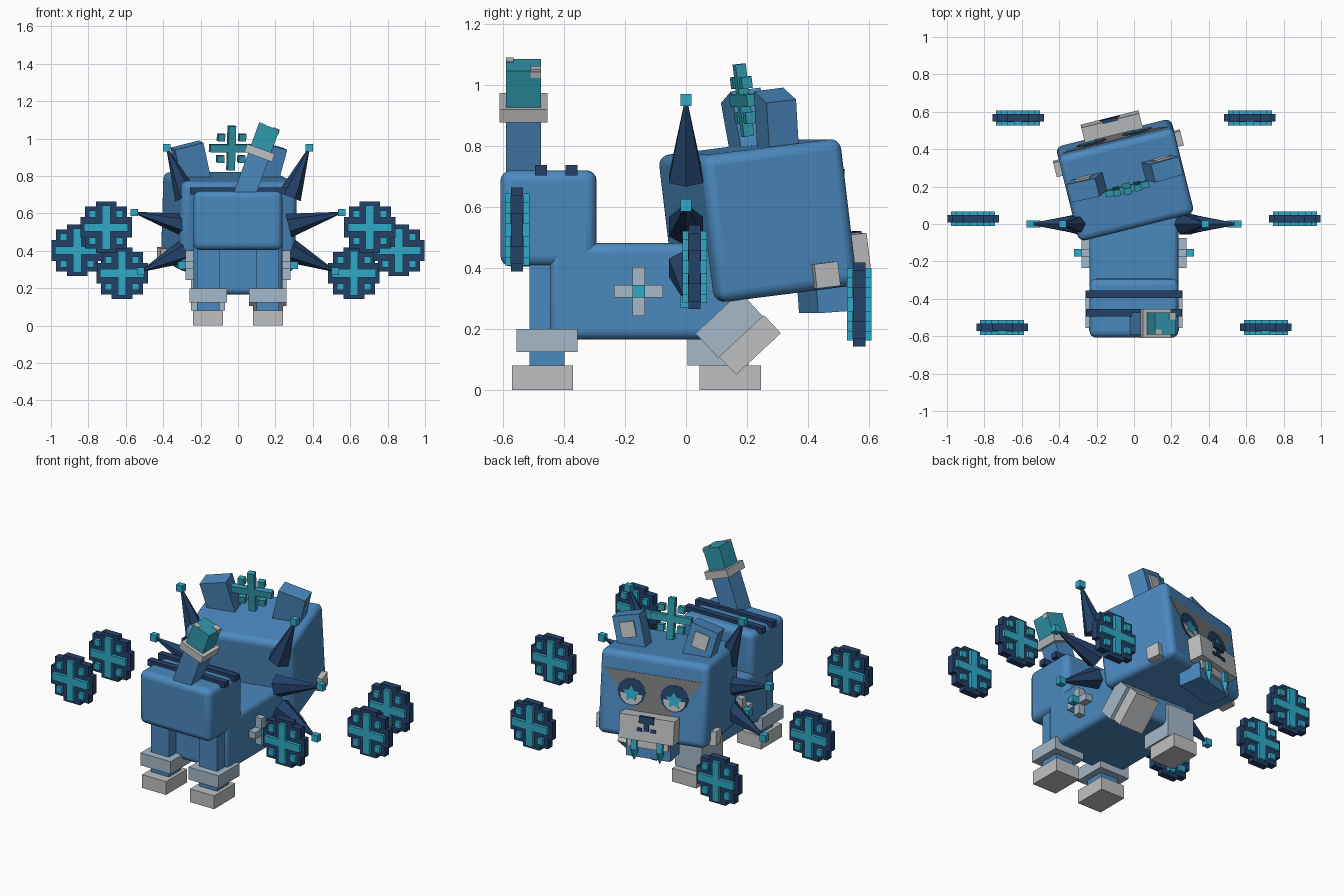
import bpy, bmesh, math
from mathutils import Matrix, Vector

if "Cube" in bpy.data.objects:
    bpy.data.objects.remove(bpy.data.objects["Cube"])


def material(name, r, g, b):
    m = bpy.data.materials.new(name)
    m.use_nodes = True
    m.diffuse_color = (r, g, b, 1)
    m.node_tree.nodes["Principled BSDF"].inputs["Base Color"].default_value = (r, g, b, 1)
    return m


BLUE = material("fur blue", .07, .25, .52)
NAVY = material("dark navy", .017, .053, .138)
CYAN = material("ice cyan", .03, .40, .58)
TEAL = material("ice teal", .03, .32, .42)
GREY = material("pale grey", .52, .53, .54)
CUFF = material("cuff blue grey", .38, .48, .58)
MASK = material("mask grey", .19, .20, .21)

I = Matrix()


def rot(deg, axis):
    return Matrix.Rotation(math.radians(deg), 4, axis)


def finish(bm, name, mat, frame):
    bm.transform(frame)
    bmesh.ops.recalc_face_normals(bm, faces=bm.faces)
    me = bpy.data.meshes.new(name)
    bm.to_mesh(me)
    bm.free()
    me.materials.append(mat)
    ob = bpy.data.objects.new(name, me)
    bpy.context.collection.objects.link(ob)
    return ob


def boxes(name, items, mat, frame=I):
    """Several (centre, size) boxes as one object."""
    bm = bmesh.new()
    for c, s in items:
        bmesh.ops.create_cube(bm, size=1, matrix=Matrix.Translation(c) @ Matrix.Diagonal((*s, 1)))
    return finish(bm, name, mat, frame)


def box(name, c, s, mat, frame=I, bevel=0):
    ob = boxes(name, [(c, s)], mat, frame)
    if bevel:
        mod = ob.modifiers.new("round", 'BEVEL')
        mod.width, mod.segments = bevel, 4
        bpy.ops.object.select_all(action='DESELECT')
        ob.select_set(True)
        bpy.context.view_layer.objects.active = ob
        bpy.ops.object.shade_smooth_by_angle()
    return ob


def plate(name, pts, y, mat, frame, thick=.006):
    """Flat outline in x and z, thickened along y."""
    bm = bmesh.new()
    face = bm.faces.new([bm.verts.new((x, y, z)) for x, z in pts])
    out = bmesh.ops.extrude_face_region(bm, geom=[face])
    bmesh.ops.translate(bm, vec=(0, thick, 0),
                        verts=[v for v in out["geom"] if isinstance(v, bmesh.types.BMVert)])
    return finish(bm, name, mat, frame)


def cone(name, base, tip, radius, sides, mat, frame=I):
    base, tip = Vector(base), Vector(tip)
    bm = bmesh.new()
    bmesh.ops.create_cone(bm, cap_ends=True, segments=sides, radius1=radius, radius2=.004,
                          depth=(tip - base).length)
    turn = (tip - base).to_track_quat('Z', 'Y').to_matrix().to_4x4()
    return finish(bm, name, mat, frame @ Matrix.Translation((base + tip) / 2) @ turn)


def flake(name, mat, frame, span, arm, gap, dot, depth):
    """Plus sign with a small square in each corner."""
    parts = [((0, 0, 0), (span, depth, arm)), ((0, 0, 0), (arm, depth, span))]
    parts += [((i * gap, 0, j * gap), (dot, depth, dot)) for i in (-1, 1) for j in (-1, 1)]
    return boxes(name, parts, mat, frame)


# Torso and rump
box("torso", (0, -.13, .323), (.475, .635, .315), BLUE, bevel=.03)
box("rump", (0, -.45, .562), (.475, .315, .315), BLUE, bevel=.035)
for n, y in enumerate((-.475, -.375)):
    box(f"rump_band_{n}", (0, y, .72), (.515, .04, .035), NAVY)

# Legs
for side, s in (("left", 1), ("right", -1)):
    x = .16 * s
    box(f"{side}_hind_leg", (x, -.455, .24), (.12, .115, .36), BLUE)
    box(f"{side}_hind_cuff", (x, -.455, .162), (.2, .2, .075), CUFF)
    box(f"{side}_hind_foot", (x, -.47, .04), (.16, .2, .08), GREY)
box("right_fore_leg", (-.16, .11, .25), (.12, .11, .2), BLUE)
box("right_fore_cuff", (-.16, .105, .18), (.18, .2, .2), CUFF)
box("right_fore_foot", (-.16, .145, .04), (.16, .2, .08), GREY)
raised = Matrix.Translation((.16, .21, .147)) @ rot(43, 'X')
box("left_fore_leg", (0, 0, .2), (.12, .11, .16), BLUE, raised)
box("left_fore_cuff", (0, -.005, .095), (.2, .2, .11), CUFF, raised)
box("left_fore_foot", (0, 0, 0), (.16, .2, .08), GREY, raised)

# Tail with collar and ice tip
tail = Matrix.Translation((.165, -.532, 1.06)) @ rot(20, 'Y')
box("tail_stem", (0, 0, -.26), (.115, .115, .28), BLUE, tail)
box("tail_collar", (0, 0, -.145), (.157, .157, .045), GREY, tail)
box("tail_tip", (0, 0, -.06), (.115, .115, .13), TEAL, tail)
box("tail_frost_top", (.04, .04, .006), (.035, .035, .006), GREY, tail)
box("tail_frost_corner", (-.04, -.045, .006), (.035, .025, .006), GREY, tail)
box("tail_frost_side", (.058, .04, -.008), (.006, .035, .022), GREY, tail)

# Shoulder spikes, flank crosses and floating snowflakes on both sides
SPIKES = [((.275, 0, .69), (.38, 0, .95)), ((.27, 0, .535), (.555, 0, .605)),
          ((.28, 0, .40), (.52, 0, .29))]
FLAKES = [(.705, -.553, .525), (.86, .028, .402), (.62, .567, .28)]
for side, s in (("left", 1), ("right", -1)):
    flip = Matrix.Diagonal((s, 1, 1, 1))
    for n, (a, b) in enumerate(SPIKES):
        cone(f"{side}_spike_{n}", a, b, .065, 6, NAVY, flip)
        box(f"{side}_spike_tip_{n}", b, (.04, .035, .04), CYAN, flip)
    boxes(f"{side}_flank_cross", [((.25, -.155, .323), (.06, .16, .04)),
                                  ((.25, -.155, .323), (.06, .04, .16))], CUFF, flip)
    box(f"{side}_flank_stud", (.295, -.155, .345 - .022), (.05, .04, .04), CYAN, flip)
    for n, (x, y, z) in enumerate(FLAKES):
        place = Matrix.Translation((s * x, y, z))
        boxes(f"{side}_snowflake_back_{n}", [((0, 0, 0), (.225, .042, .225)),
                                            ((0, 0, 0), (.275, .04, .11)),
                                            ((0, 0, 0), (.11, .04, .275))], NAVY, place)
        flake(f"{side}_snowflake_{n}", CYAN, place, .236, .045, .072, .037, .08)

# Head, turned and lifted
head = Matrix.Translation((-.048, .235, .555)) @ rot(14, 'Z') @ rot(7, 'X')
box("head", (0, 0, 0), (.635, .475, .485), BLUE, head, bevel=.035)
flake("crown_snowflake", TEAL, head @ Matrix.Translation((0, 0, .397)), .238, .04, .058, .038, .035)
FACE = .2375
plate("face_mask", [(-.29, .14), (.29, .14), (.07, -.12), (-.07, -.12)], FACE, MASK, head, .003)
box("snout", (0, .27, -.15), (.32, .1, .14), GREY, head)
boxes("nose", [((0, .322, -.095), (.085, .02, .04)), ((0, .322, -.135), (.03, .01, .05)),
               ((.04, .322, -.155), (.03, .008, .02)), ((-.04, .322, -.155), (.03, .008, .02))],
      NAVY, head)
box("jaw", (0, .22, -.265), (.26, .14, .1), BLUE, head @ rot(-3, 'X'))
box("jaw_lip", (0, .275, -.24), (.24, .03, .06), GREY, head)

for side, s in (("left", 1), ("right", -1)):
    flip = head @ Matrix.Diagonal((s, 1, 1, 1))
    # Eyes
    ring = [(.125 + .082 * math.cos(k * math.pi / 6), .025 + .08 * math.sin(k * math.pi / 6))
            for k in range(12)]
    plate(f"{side}_eye_patch", ring, FACE, NAVY, flip, .005)
    low = [(.125 + .066 * math.cos(k * math.pi / 6), .015 + .064 * math.sin(k * math.pi / 6))
           for k in range(6, 13)]
    plate(f"{side}_eye_white", low, FACE, GREY, flip, .006)
    star = [(.125 + r * math.sin(k * math.pi / 5), .015 + r * math.cos(k * math.pi / 5))
            for k in range(10) for r in [(.05, .027)[k % 2]]]
    plate(f"{side}_iris", star, FACE, CYAN, flip, .008)
    # Cheek tuft and fang
    box(f"{side}_cheek", (.32, .125, -.195), (.06, .08, .08), GREY, flip)
    box(f"{side}_fang", (.075, .29, -.24), (.034, .034, .08), CYAN, flip)
    cone(f"{side}_fang_tip", (.075, .29, -.28), (.075, .29, -.34), .024, 4, CYAN,
         flip)
    # Ears
    ear = flip @ Matrix.Translation((.205, .05, .30)) @ rot(14, 'Y')
    box(f"{side}_ear", (0, 0, 0), (.16, .1, .22), BLUE, ear)
    box(f"{side}_inner_ear", (0, .052, .03), (.085, .014, .09), GREY, ear)
